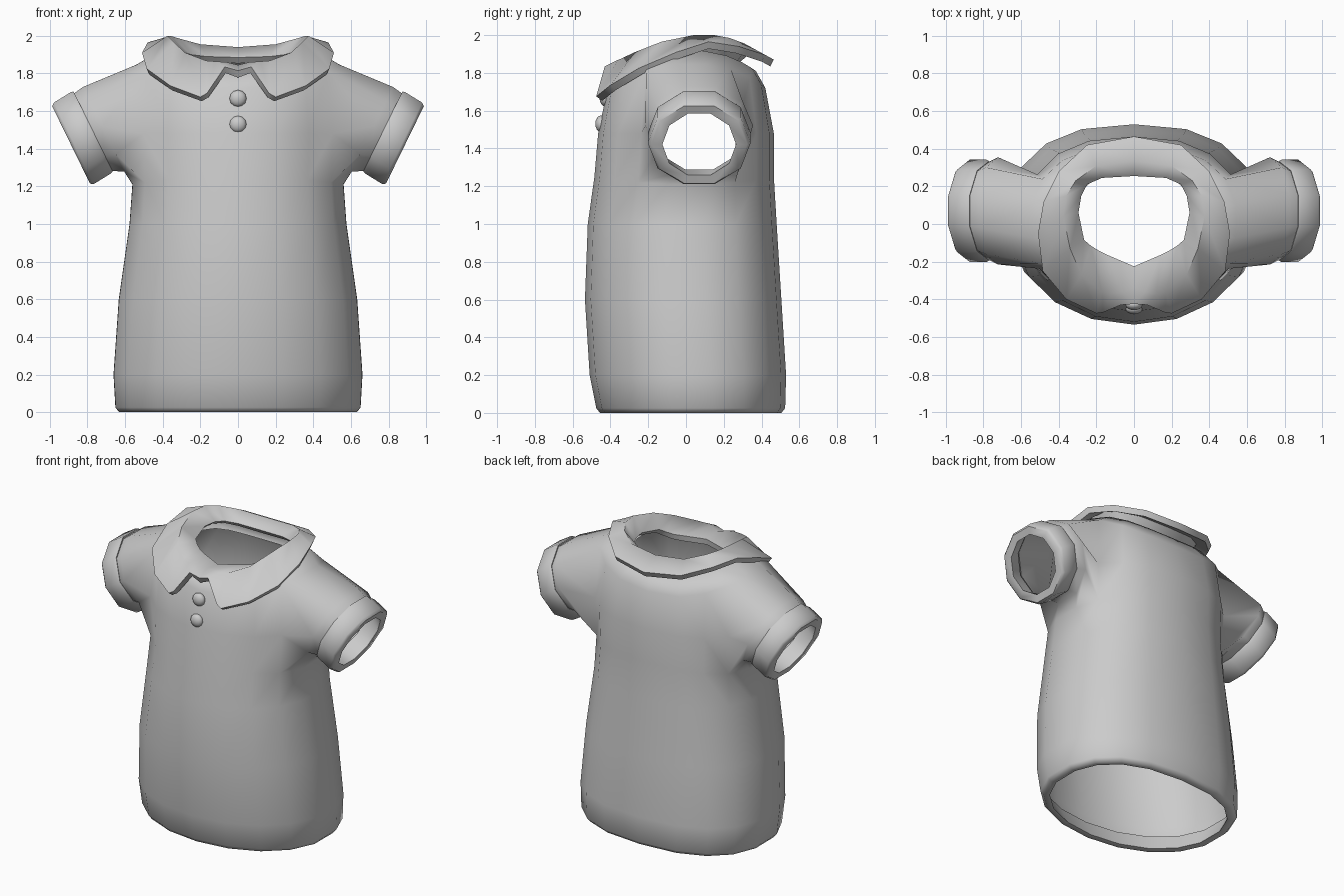
import bpy
from math import sin, cos, pi, radians
from mathutils import Vector

if "Cube" in bpy.data.objects:
    bpy.data.objects.remove(bpy.data.objects["Cube"])


def finish(name, verts, faces, thickness=0.0, angle=60):
    """Make an object, mirror it over x, give it cloth thickness, smooth it."""
    mesh = bpy.data.meshes.new(name)
    mesh.from_pydata([tuple(v) for v in verts], [], faces)
    obj = bpy.data.objects.new(name, mesh)
    bpy.context.collection.objects.link(obj)
    mod = obj.modifiers.new("Mirror", 'MIRROR')
    mod.use_clip = True
    if thickness:
        mod = obj.modifiers.new("Solidify", 'SOLIDIFY')
        mod.thickness = thickness
        mod.offset = -1
    bpy.ops.object.select_all(action='DESELECT')
    obj.select_set(True)
    bpy.context.view_layer.objects.active = obj
    bpy.ops.object.convert(target='MESH')
    bpy.ops.object.shade_smooth_by_angle(angle=radians(angle))
    return obj


# Sleeve frame: ten-sided rings square to a drooping axis
SIDES = 10
SLEEVE_UP = Vector((0.44, 0, 0.90))
SLEEVE_START = Vector((0.770, 0.07, 1.492))
SLEEVE_END = Vector((0.887, 0.07, 1.420))


def sleeve_ring(t, ry, rv, rv_low=None):
    c = SLEEVE_START.lerp(SLEEVE_END, t)
    ring = []
    for k in range(SIDES):
        a = radians(-144 + 36 * k)
        r = rv_low if rv_low and sin(a) < 0 else rv
        ring.append(c + Vector((0, ry * cos(a), 0)) + SLEEVE_UP * (r * sin(a)))
    return ring


# Shirt body with sleeve: half rings from folded hem up to the neck
# (z at front, z lift at side, half width, front y, back y)
rings = [
    (0.12, 0.00, 0.635, -0.47, 0.505),
    (0.005, 0.00, 0.59, -0.42, 0.47),
    (0.00, 0.00, 0.63, -0.455, 0.505),
    (0.025, 0.00, 0.65, -0.475, 0.525),
    (0.20, 0.00, 0.66, -0.51, 0.53),
    (0.60, 0.00, 0.632, -0.535, 0.505),
    (1.00, 0.00, 0.575, -0.52, 0.48),
    (1.25, -0.04, 0.56, -0.485, 0.465),
    (1.48, 0.00, 0.57, -0.465, 0.465),
    (1.72, 0.13, 0.54, -0.415, 0.42),
    (1.81, 0.11, 0.42, -0.36, 0.37),
    (1.81, 0.06, 0.32, -0.25, 0.28),
]
HALF = 9
ARM = 7             # ring at the bottom of the armhole
COLS = (3, 4, 5, 6)  # columns at the armhole
verts, faces = [], []
for z, lift, rx, yf, yb in rings:
    for i in range(HALF + 1):
        a = pi * i / HALF
        p = 0.97 if a < pi / 2 else 0.82        # fuller at the back
        s, c = (0.0 if i in (0, HALF) else sin(a)), cos(a)
        x = rx * s ** p / 0.985
        y = (yf + yb) / 2 - (yb - yf) / 2 * (abs(c) ** p if c > 0 else -abs(c) ** p)
        verts.append((x, y, z + lift * s ** 2))


def vid(j, i):
    return j * (HALF + 1) + i


for j in range(len(rings) - 1):
    for i in range(HALF):
        if j in (ARM, ARM + 1) and i in COLS[:3]:      # armhole
            continue
        faces.append((vid(j, i), vid(j, i + 1), vid(j + 1, i + 1), vid(j + 1, i)))
loop = [vid(ARM, i) for i in COLS] + [vid(ARM + 1, COLS[-1])]
loop += [vid(ARM + 2, i) for i in reversed(COLS)] + [vid(ARM + 1, COLS[0])]
for t, ry, rv, low in ((-0.40, 0.285, 0.242, 0.284), (0.05, 0.258, 0.237, 0.24)):
    base = len(verts)
    verts += sleeve_ring(t, ry, rv, low)
    ring = list(range(base, base + SIDES))
    for k in range(SIDES):
        n = (k + 1) % SIDES
        faces.append((loop[k], loop[n], ring[n], ring[k]))
    loop = ring
finish("shirt_body", verts, faces, angle=75)

# Cuffs: band with a folded lip swept round the sleeve end
profile = [(0.03, 0.25, 0.235), (0.0, 0.264, 0.248), (0.12, 0.272, 0.253),
           (0.88, 0.272, 0.253), (1.0, 0.255, 0.24), (0.98, 0.195, 0.19),
           (0.15, 0.24, 0.225)]
verts, faces = [], []
for p in profile:
    verts += sleeve_ring(*p)
for j in range(len(profile) - 1):
    for k in range(SIDES):
        n = (k + 1) % SIDES
        a, b = j * SIDES, (j + 1) * SIDES
        faces.append((a + k, a + n, b + n, b + k))
finish("sleeve_cuffs", verts, faces, angle=50)

# Collar: outer edge, crest and inner neck edge, front centre to back centre
outer = [(0, -0.425, 1.815), (0.07, -0.43, 1.835), (0.165, -0.47, 1.695),
         (0.20, -0.475, 1.675), (0.36, -0.40, 1.735), (0.485, -0.25, 1.825),
         (0.51, -0.05, 1.91), (0.48, 0.12, 1.965), (0.40, 0.28, 1.94),
         (0.25, 0.42, 1.895), (0, 0.465, 1.87)]
crest = [(0, -0.34, 1.845), (0.06, -0.36, 1.86), (0.12, -0.37, 1.864),
         (0.17, -0.36, 1.868), (0.28, -0.27, 1.91), (0.34, -0.13, 1.965),
         (0.375, 0.04, 2.0), (0.36, 0.15, 2.0), (0.31, 0.23, 1.985),
         (0.20, 0.31, 1.955), (0, 0.335, 1.94)]
inner = [(0, -0.225, 1.835), (0.07, -0.195, 1.84), (0.14, -0.165, 1.845),
         (0.19, -0.14, 1.85), (0.23, -0.115, 1.865), (0.265, -0.085, 1.885),
         (0.295, 0.06, 1.91), (0.28, 0.15, 1.91), (0.25, 0.21, 1.90),
         (0.17, 0.245, 1.89), (0, 0.255, 1.885)]
S = len(outer)
faces = []
for r in range(2):
    for s in range(S - 1):
        a = r * S + s
        faces.append((a, a + 1, a + 1 + S, a + S))
finish("collar", outer + crest + inner, faces, thickness=0.04, angle=72)

# Buttons
for y, z in ((-0.428, 1.667), (-0.450, 1.53)):
    bpy.ops.mesh.primitive_uv_sphere_add(segments=12, ring_count=8, radius=1,
                                         location=(0, y, z), rotation=(radians(90), 0, 0))
    b = bpy.context.object
    b.name = "button"
    b.scale = (0.045, 0.045, 0.03)
    bpy.ops.object.shade_smooth()
